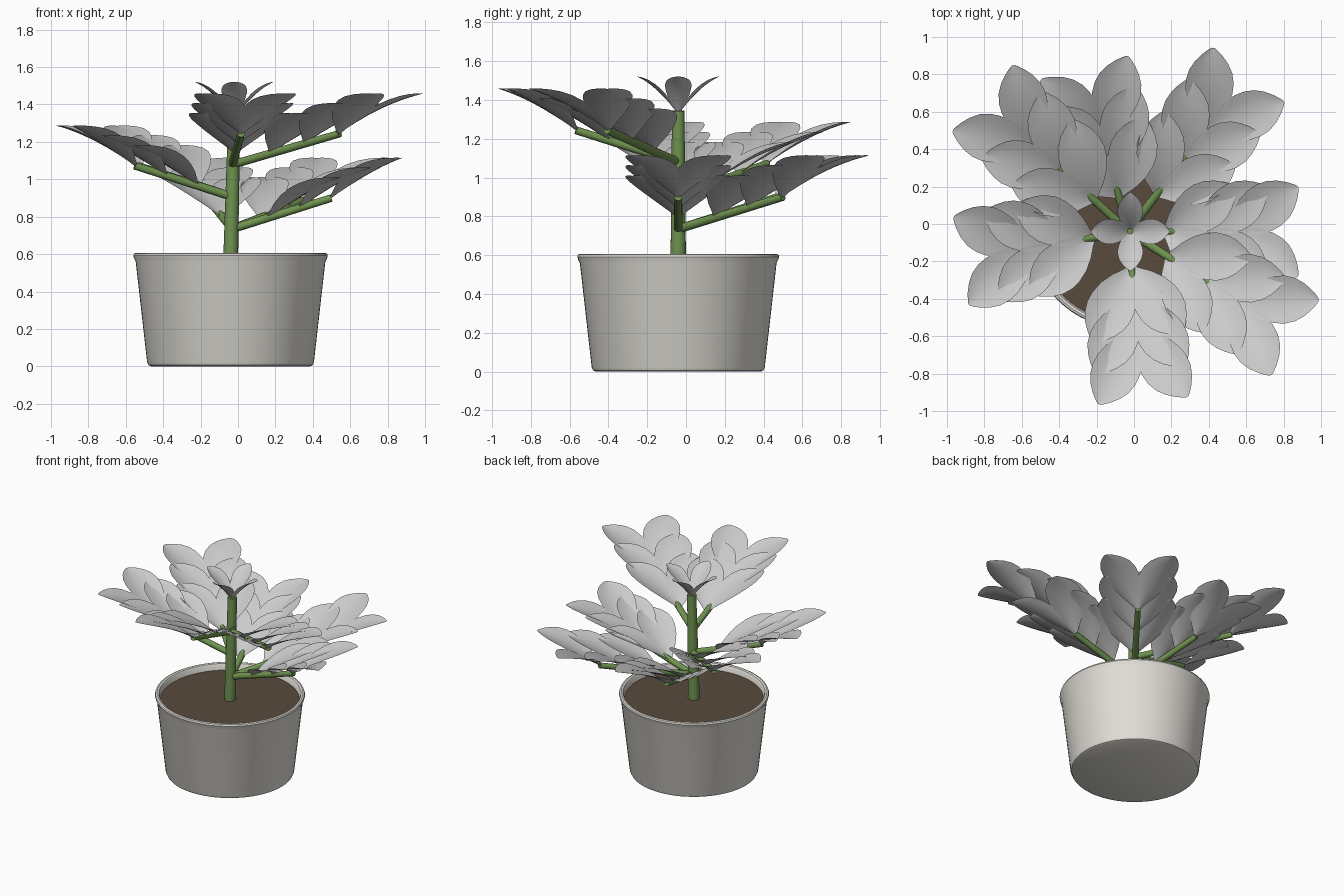
import bpy, bmesh, math
from mathutils import Vector, Matrix

if "Cube" in bpy.data.objects:
    bpy.data.objects.remove(bpy.data.objects["Cube"])

CX, CY = -0.04, -0.04


def material(name, col):
    m = bpy.data.materials.new(name)
    m.diffuse_color = (*col, 1)
    m.use_nodes = True
    m.node_tree.nodes["Principled BSDF"].inputs["Base Color"].default_value = m.diffuse_color
    return m


def finish(name, bm, mat=None):
    bmesh.ops.recalc_face_normals(bm, faces=bm.faces)
    me = bpy.data.meshes.new(name)
    bm.to_mesh(me)
    bm.free()
    ob = bpy.data.objects.new(name, me)
    bpy.context.collection.objects.link(ob)
    if mat:
        me.materials.append(mat)
    bpy.ops.object.select_all(action='DESELECT')
    ob.select_set(True)
    bpy.context.view_layer.objects.active = ob
    bpy.ops.object.shade_smooth_by_angle(angle=math.radians(35))
    return ob


def lathe(name, profile, mat, n=64):
    bm = bmesh.new()
    vs = [bm.verts.new((CX + r, CY, z)) for r, z in profile]
    es = [bm.edges.new(p) for p in zip(vs, vs[1:])]
    bmesh.ops.spin(bm, geom=vs + es, cent=(CX, CY, 0), axis=(0, 0, 1),
                   angle=math.tau, steps=n, use_merge=True)
    bmesh.ops.remove_doubles(bm, verts=bm.verts, dist=1e-4)
    return finish(name, bm, mat)


def rod(name, a, b, r1, r2, mat, n=16):
    a, b = Vector(a), Vector(b)
    d = b - a
    bm = bmesh.new()
    rot = d.to_track_quat('Z', 'Y').to_matrix().to_4x4()
    bmesh.ops.create_cone(bm, cap_ends=True, segments=n, radius1=r1, radius2=r2,
                          depth=d.length, matrix=Matrix.Translation((a + b) / 2) @ rot)
    return finish(name, bm, mat)


# half-width of the blade along its length
OUTLINE = [(0, .012), (.08, .035), (.2, .073), (.35, .108), (.5, .126), (.62, .128),
           (.74, .115), (.84, .088), (.92, .055), (.97, .028), (1, .008)]


def leaf(bm, base, angle, length, rise, width=1.0, cup=0.025):
    m = Matrix.Translation(base) @ Matrix.Rotation(angle, 4, 'Z')
    rows = []
    for u, w in OUTLINE:
        z = rise * (1.5 * u - .5 * u * u)
        slope = rise * (1.5 - u) / length
        row = []
        for j in range(-3, 4):
            v = j / 3
            lift = cup * width * v * v * w / .128
            x = length * u - lift * slope
            row.append(bm.verts.new(m @ Vector((x, v * w * width, z + lift))))
        rows.append(row)
    for a, b in zip(rows, rows[1:]):
        for j in range(6):
            bm.faces.new((a[j], b[j], b[j + 1], a[j + 1]))


clay = material("pot_clay", (.78, .76, .70))
earth = material("soil_brown", (.10, .07, .045))
green = material("stem_green", (.16, .29, .08))

# pot with rounded foot and lip, and the soil inside
lathe("pot", [(0, 0), (.425, 0), (.438, .006), (.446, .022), (.507, .56), (.516, .578),
              (.52, .592), (.516, .603), (.505, .607), (.492, .603), (.485, .59),
              (.478, .53), (0, .53)], clay)
lathe("soil", [(0, .558), (.482, .558), (.478, .535)], earth)

# main stem
rod("stem", (-.04, -.04, .54), (-.02, -.04, 1.345), .04, .032, green, 20)

# branches on a golden-angle spiral, three height tiers, two lengths
for i in range(7):
    ang = math.radians(137.5 * i)
    z0 = .735 + .172 * (i % 3)
    reach = .68 if i % 2 else .53
    a = Vector((-.03, -.04, z0))
    b = a + Vector((math.cos(ang) * reach, math.sin(ang) * reach, .165))
    rod(f"branch_{i + 1}", a, b, .023, .02, green)
    # three pairs of leaves per branch
    bm = bmesh.new()
    for t in (.36, .68, .99):
        for side in (-1, 1):
            leaf(bm, a.lerp(b, t), ang + side * math.radians(32), .45, .215)
    finish(f"branch_leaves_{i + 1}", bm)

# small rosette at the tip
bm = bmesh.new()
for k in range(4):
    leaf(bm, (-.02, -.04, 1.325), k * math.pi / 2, .21, .195, .53)
finish("top_leaves", bm)
